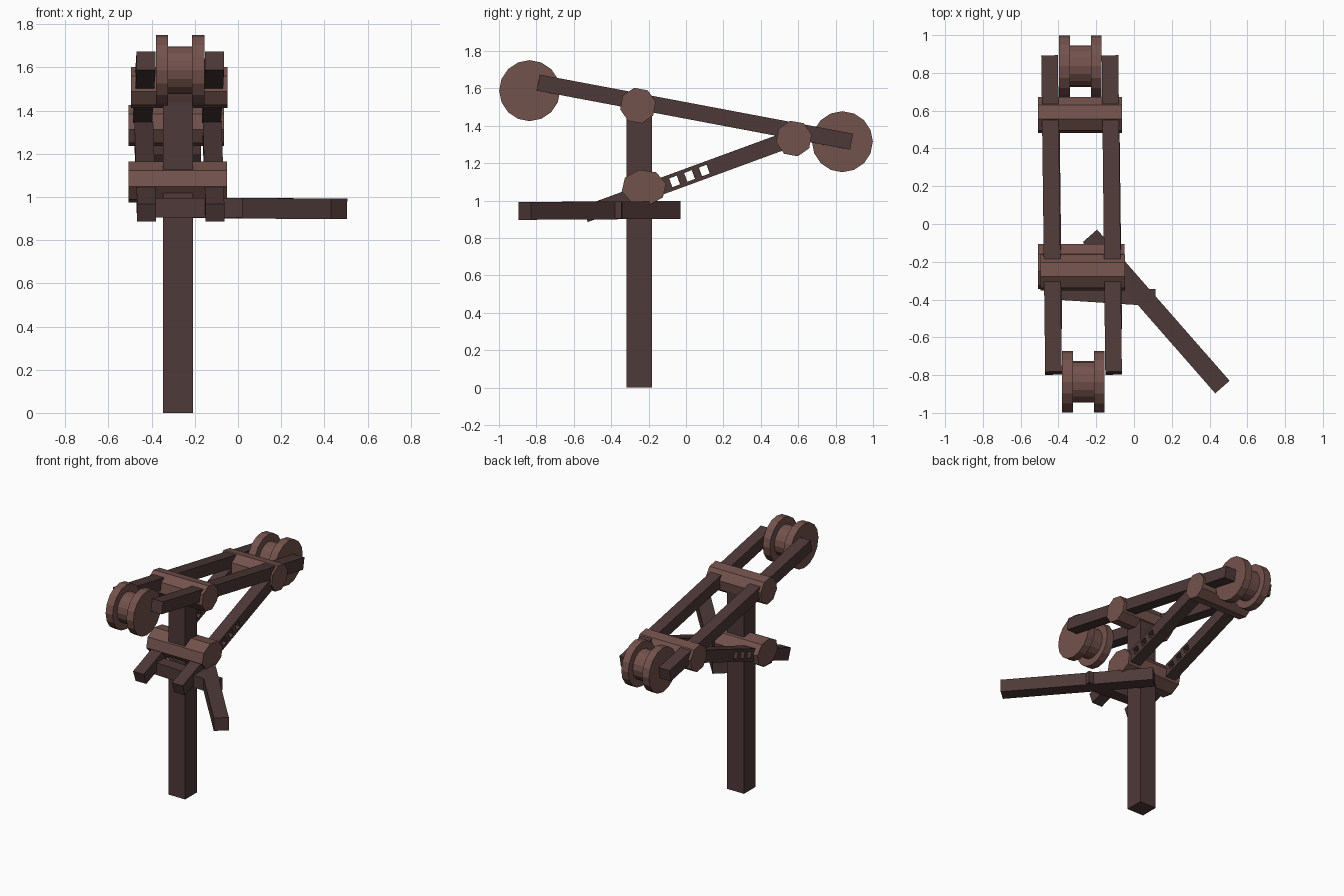
import bpy, bmesh
from math import cos, sin, pi, radians
from mathutils import Vector, Matrix

if "Cube" in bpy.data.objects:
    bpy.data.objects.remove(bpy.data.objects["Cube"])


def material(name, rgb):
    m = bpy.data.materials.new(name)
    m.diffuse_color = (*rgb, 1)
    m.use_nodes = True
    m.node_tree.nodes["Principled BSDF"].inputs["Base Color"].default_value = m.diffuse_color
    return m


DARK = material("dark_wood", (0.076, 0.041, 0.040))
LIGHT = material("light_wood", (0.171, 0.084, 0.072))


def add_object(name, bm, mat):
    bmesh.ops.recalc_face_normals(bm, faces=bm.faces)
    me = bpy.data.meshes.new(name)
    bm.to_mesh(me)
    bm.free()
    ob = bpy.data.objects.new(name, me)
    me.materials.append(mat)
    bpy.context.collection.objects.link(ob)
    return ob


def beam_frame(a, b):
    # local y runs along the beam, local x stays horizontal
    a, b = Vector(a), Vector(b)
    y = (b - a).normalized()
    x = y.cross(Vector((0, 0, 1))).normalized()
    z = x.cross(y)
    m = Matrix((x, y, z)).transposed().to_4x4()
    m.translation = (a + b) / 2
    return m, (b - a).length


def beam(name, a, b, width, height):
    m, length = beam_frame(a, b)
    bm = bmesh.new()
    bmesh.ops.create_cube(bm, size=1,
                          matrix=m @ Matrix.Diagonal((width, length, height, 1)))
    return add_object(name, bm, DARK)


def lathe_x(name, profile, y, z, sides, turn=0.0, stretch=1.0):
    # profile of (x, radius) points revolved around the x direction
    bm = bmesh.new()
    rings = []
    for x, r in profile:
        rings.append([bm.verts.new((x, y + stretch * r * cos(turn + 2 * pi * i / sides),
                                    z + r * sin(turn + 2 * pi * i / sides)))
                      for i in range(sides)])
    for p, q in zip(rings, rings[1:]):
        for i in range(sides):
            j = (i + 1) % sides
            bm.faces.new((p[i], p[j], q[j], q[i]))
    bm.faces.new(rings[0])
    bm.faces.new(rings[-1])
    return add_object(name, bm, LIGHT)


# upright post
bm = bmesh.new()
bmesh.ops.create_cube(bm, size=1, matrix=Matrix.Translation((-0.278, -0.249, 0.75))
                      @ Matrix.Diagonal((0.138, 0.136, 1.5, 1)))
add_object("post", bm, DARK)

# pair of sloping top beams
for side, x0, x1 in (("left", -0.426, -0.447), ("right", -0.108, -0.127)):
    beam(side + "_top_beam", (x0, -0.79, 1.631), (x1, 0.885, 1.315), 0.088, 0.087)

# pair of sloping braces with four square holes each
for side, x in (("left", -0.424), ("right", -0.107)):
    a, b = Vector((x, -0.54, 0.927)), Vector((x - 0.014, 0.60, 1.345))
    brace = beam(side + "_brace", a, b, 0.087, 0.088)
    frame, length = beam_frame(a, b)
    cut = bmesh.new()
    for y in (-0.144, -0.061, 0.019, 0.098):
        d = (y - 0.03) / cos(radians(20.1))
        bmesh.ops.create_cube(cut, size=1, matrix=frame @ Matrix.Translation((0, d, 0))
                              @ Matrix.Diagonal((0.3, 0.045, 0.05, 1)))
    cutter = add_object("hole_cutter", cut, DARK)
    cutter.hide_render = True
    mod = brace.modifiers.new("holes", 'BOOLEAN')
    mod.object = cutter
    mod.operation = 'DIFFERENCE'
    mod.solver = 'EXACT'
    bpy.context.view_layer.objects.active = brace
    bpy.ops.object.modifier_apply(modifier="holes")
    bpy.data.objects.remove(cutter)

# eight-sided cross bars
for name, x0, x1, y, z, s in (("upper_cross_bar", -0.496, -0.048, -0.257, 1.508, 1.0),
                              ("lower_cross_bar", -0.508, -0.051, -0.225, 1.070, 1.25),
                              ("back_cross_bar", -0.507, -0.064, 0.577, 1.332, 1.0)):
    lathe_x(name, [(x0, 0.097), (x1, 0.097)], y, z, 8, radians(12), s)

# spool-shaped pulley wheels at both ends
for name, x0, y, z in (("front_pulley", -0.381, -0.836, 1.588),
                       ("back_pulley", -0.397, 0.836, 1.315)):
    R, H, F, W = 0.163, 0.11, 0.057, 0.226
    lathe_x(name, [(x0, R), (x0 + F, R), (x0 + F, H), (x0 + W - F, H),
                   (x0 + W - F, R), (x0 + W, R)], y, z, 16)

# crank arm and the short cross piece in front of the post
beam("crank_arm", (-0.233, -0.063, 0.950), (0.468, -0.863, 0.945), 0.101, 0.095)
beam("front_cross_piece", (-0.42, -0.355, 0.950), (0.112, -0.390, 0.950), 0.09, 0.09)
